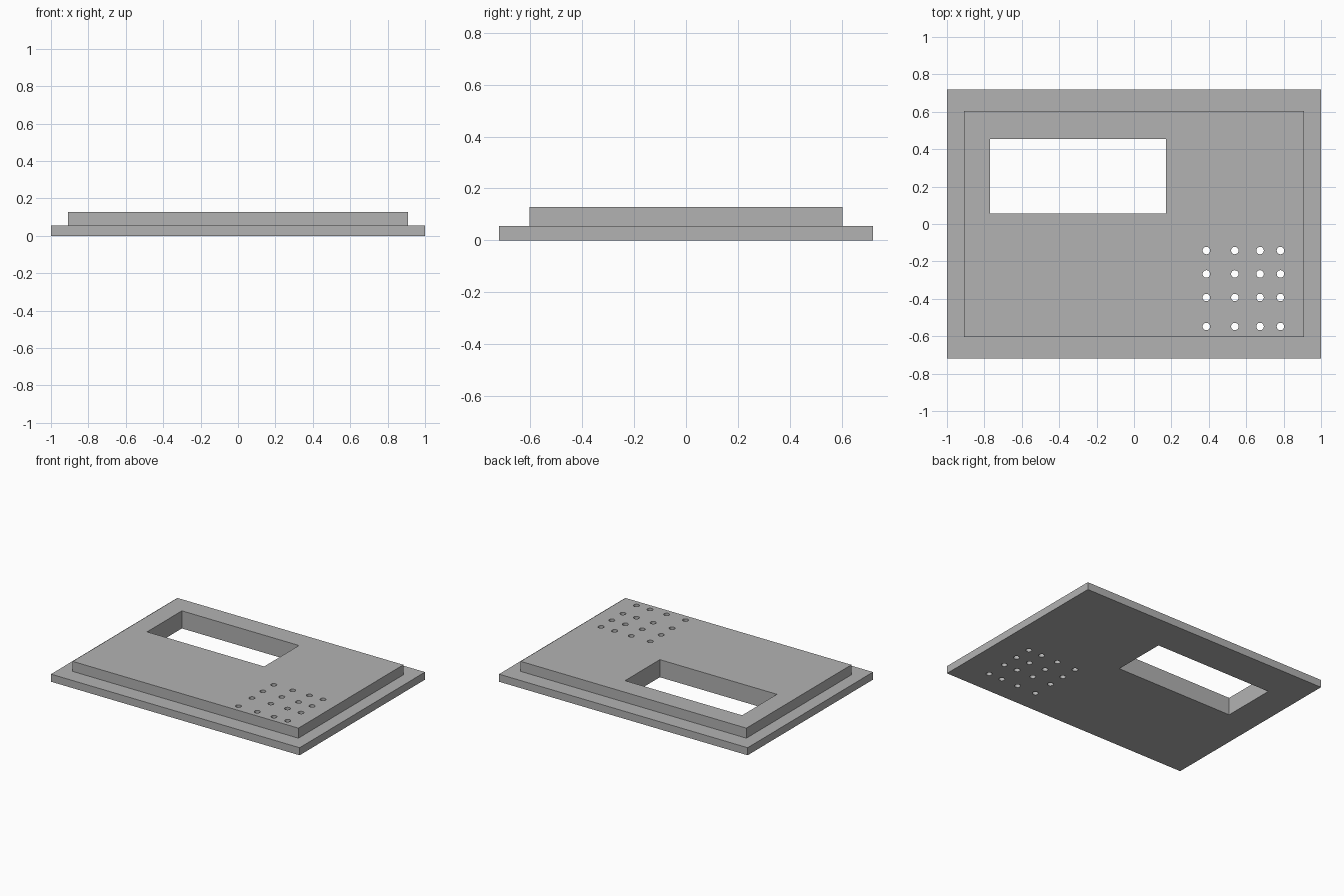
import bpy
import bmesh
from mathutils import Matrix, Vector

default = bpy.data.objects.get("Cube")
if default:
    bpy.data.objects.remove(default, do_unlink=True)

# Material
GREY = (0.448, 0.448, 0.448, 1.0)
grey = bpy.data.materials.new("plain grey")
grey.use_nodes = True
grey.diffuse_color = GREY
grey.node_tree.nodes["Principled BSDF"].inputs["Base Color"].default_value = GREY


def make_object(name, bm):
    bmesh.ops.recalc_face_normals(bm, faces=bm.faces)
    mesh = bpy.data.meshes.new(name)
    bm.to_mesh(mesh)
    bm.free()
    mesh.materials.append(grey)
    obj = bpy.data.objects.new(name, mesh)
    bpy.context.collection.objects.link(obj)
    return obj


# Stepped panel: wide flange below, raised plate above
bm = bmesh.new()
steps = [(1.0, 0.72, 0.0), (1.0, 0.72, 0.055),
         (0.908, 0.603, 0.055), (0.908, 0.603, 0.128)]
corners = [(-1, -1), (1, -1), (1, 1), (-1, 1)]
rings = [[bm.verts.new((sx * hx, sy * hy, z)) for sx, sy in corners]
         for hx, hy, z in steps]
for low, high in zip(rings, rings[1:]):
    for i in range(4):
        j = (i + 1) % 4
        bm.faces.new((low[i], low[j], high[j], high[i]))
bm.faces.new(rings[0][::-1])
bm.faces.new(rings[-1])
panel = make_object("stepped_panel", bm)

# Cutters: display window and grid of round holes
bm = bmesh.new()
low, high = Vector((-0.77, 0.055, -0.1)), Vector((0.172, 0.455, 0.3))
bmesh.ops.create_cube(bm, size=1, matrix=Matrix.Translation((low + high) / 2)
                      @ Matrix.Diagonal((*(high - low), 1)))
for x in (0.387, 0.539, 0.674, 0.783):
    for y in (-0.142, -0.267, -0.393, -0.548):
        bmesh.ops.create_cone(bm, cap_ends=True, segments=24, radius1=0.02,
                              radius2=0.02, depth=0.4,
                              matrix=Matrix.Translation((x, y, 0.1)))
cutter = make_object("opening_cutter", bm)
cutter.hide_render = True

# Cut the openings, then drop the cutter
cut = panel.modifiers.new("openings", "BOOLEAN")
cut.operation = "DIFFERENCE"
cut.solver = "EXACT"
cut.object = cutter
bpy.ops.object.select_all(action="DESELECT")
panel.select_set(True)
bpy.context.view_layer.objects.active = panel
bpy.ops.object.modifier_apply(modifier=cut.name)
bpy.data.objects.remove(cutter, do_unlink=True)

# Smooth hole walls, keep every edge crisp
bpy.ops.object.shade_smooth_by_angle(angle=0.52)
